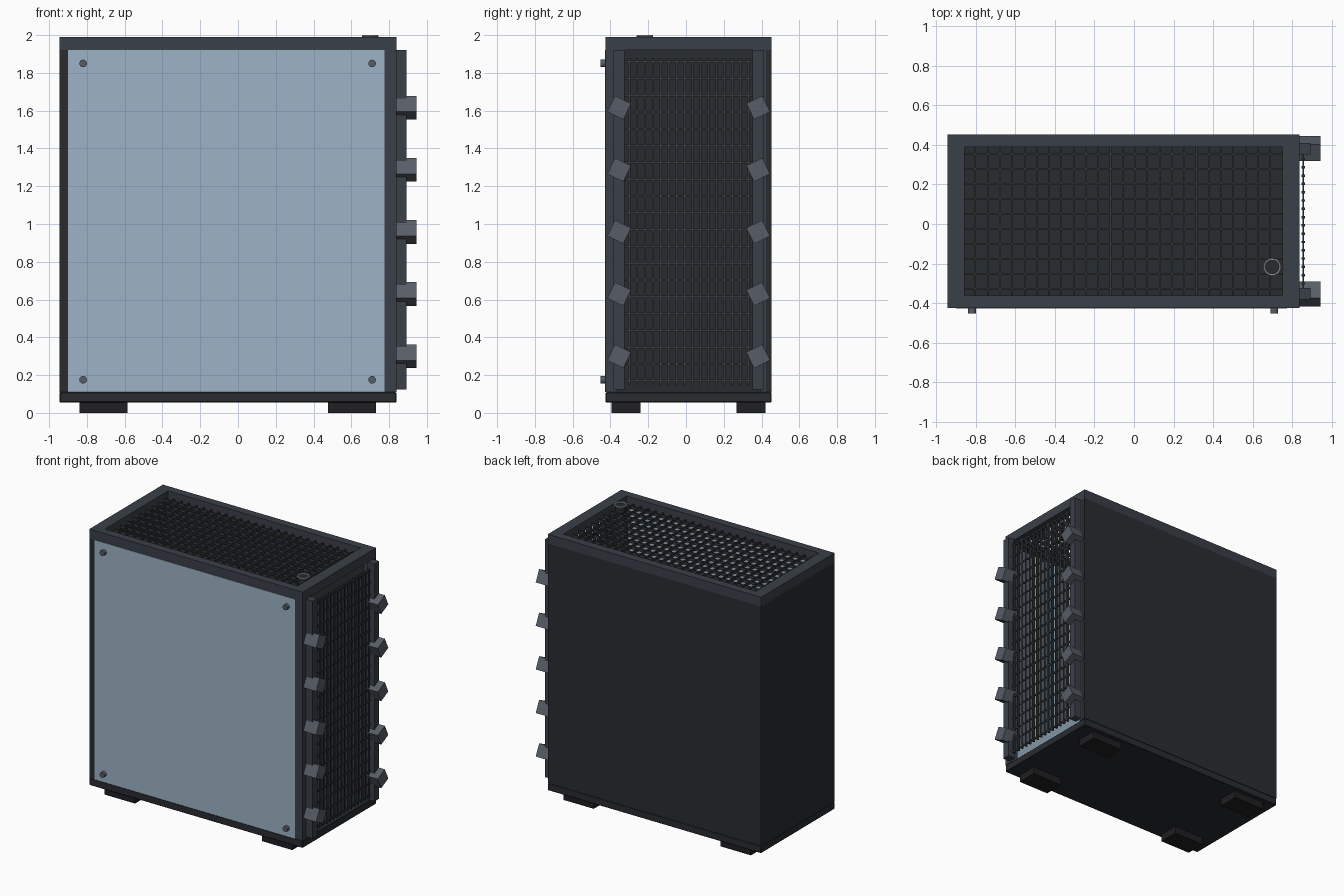
import bpy, bmesh, math
from mathutils import Matrix, Vector

if "Cube" in bpy.data.objects:
    bpy.data.objects.remove(bpy.data.objects["Cube"])

CY = 0.014            # the case body sits slightly behind the centre


def mat(name, r, g, b):
    m = bpy.data.materials.new(name)
    m.diffuse_color = (r, g, b, 1)
    m.use_nodes = True
    m.node_tree.nodes["Principled BSDF"].inputs["Base Color"].default_value = m.diffuse_color
    return m


DARK = mat("dark_panel", 0.022, 0.025, 0.03)
FRAME = mat("frame_grey", 0.042, 0.05, 0.065)
CLIP = mat("clip_grey", 0.095, 0.11, 0.135)
MESH = mat("mesh_grey", 0.035, 0.038, 0.044)
GLASS = mat("glass_blue", 0.34, 0.45, 0.57)
BLACK = mat("foot_black", 0.014, 0.014, 0.016)
RING = mat("ring_light", 0.55, 0.56, 0.56)


def add_box(bm, lo, hi, rot_x=0.0):
    lo, hi = Vector(lo), Vector(hi)
    m = (Matrix.Translation((lo + hi) / 2) @ Matrix.Rotation(rot_x, 4, 'X')
         @ Matrix.Diagonal((hi - lo).to_4d()))
    m[3][3] = 1.0
    bmesh.ops.create_cube(bm, size=1.0, matrix=m)


def boxes(name, items, material, bevel=0.0):
    """One object made of several boxes: (low corner, high corner[, x rotation])."""
    bm = bmesh.new()
    for it in items:
        add_box(bm, *it)
    me = bpy.data.meshes.new(name)
    bm.to_mesh(me)
    bm.free()
    ob = bpy.data.objects.new(name, me)
    bpy.context.collection.objects.link(ob)
    me.materials.append(material)
    if bevel:
        b = ob.modifiers.new("edge", 'BEVEL')
        b.width, b.segments = bevel, 1
    return ob


def finish(name, material):
    ob = bpy.context.object
    ob.name = name
    ob.data.materials.append(material)
    bpy.ops.object.shade_smooth_by_angle()


X0, X1 = -0.945, 0.838
Y0, Y1 = -0.425, 0.453

# Solid panels: floor, rear (-x) wall and far side wall
boxes("floor_panel", [((X0, Y0, 0.055), (X1, Y1, 0.11))], DARK, 0.004)
boxes("rear_panel", [((X0, Y0, 0.11), (-0.9, Y1, 1.92))], DARK)
boxes("side_panel", [((-0.9, Y1 - 0.03, 0.11), (X1, Y1, 1.92))], DARK)

# Corner posts beside the open mesh end
boxes("corner_post_near", [((0.775, Y0, 0.11), (X1, Y0 + 0.06, 1.92))], FRAME)
boxes("corner_post_far", [((0.775, Y1 - 0.06, 0.11), (X1, Y1 - 0.03, 1.92))], FRAME)

# Rectangular top frame
boxes("top_frame", [
    ((X0, Y0, 1.92), (X1, Y0 + 0.062, 1.99)),
    ((X0, Y1 - 0.062, 1.92), (X1, Y1, 1.99)),
    ((X0, Y0 + 0.062, 1.92), (X0 + 0.087, Y1 - 0.062, 1.99)),
    ((0.752, Y0 + 0.062, 1.92), (X1, Y1 - 0.062, 1.99))], FRAME)

# Glass window with four corner screws
boxes("glass_panel", [((-0.9, Y0 - 0.003, 0.11), (0.775, Y0 + 0.012, 1.92))], GLASS)
for x in (-0.82, 0.71):
    for z in (0.175, 1.85):
        bpy.ops.mesh.primitive_cylinder_add(
            vertices=20, radius=0.02, depth=0.034,
            location=(x, -0.436, z), rotation=(math.pi / 2, 0, 0))
        finish("glass_screw", CLIP)

# Four feet
for x in (-0.712, 0.603):
    for s in (-1, 1):
        y = CY + s * 0.331
        boxes("foot", [((x - 0.127, y - 0.077, 0), (x + 0.127, y + 0.077, 0.056))], BLACK)

# Top ventilation mesh: thin upright slats both ways
slats = []
for i in range(25):
    x = -0.803 + i * 0.0622
    slats.append(((x - 0.004, -0.363, 1.925), (x + 0.004, 0.391, 1.947)))
for j in range(10):
    y = CY - 0.341 + j * 0.0757
    slats.append(((-0.858, y - 0.004, 1.925), (0.752, y + 0.004, 1.947)))
boxes("top_mesh", slats, MESH)

# End grille between the rails
bars = []
for i in range(16):
    y = CY - 0.315 + i * 0.042
    bars.append(((0.848, y - 0.006, 0.15), (0.866, y + 0.006, 1.88)))
for j in range(20):
    z = 0.17 + j * 0.0889
    bars.append(((0.852, CY - 0.345, z - 0.006), (0.862, CY + 0.345, z + 0.006)))
boxes("end_grille", bars, MESH)

# Vertical rails and their tilted clip blocks
for s in (-1, 1):
    y = CY + s * 0.368
    boxes("grille_rail", [((X1 - 0.002, y - 0.029, 0.125), (0.893, y + 0.029, 1.92))], FRAME)
    for k in range(5):
        z = 0.3 + k * 0.329
        boxes("rail_clip", [((X1, y - 0.047, z - 0.047), (0.945, y + 0.047, z + 0.047),
                             s * math.radians(26))], CLIP)

# Power button with light ring
bpy.ops.mesh.primitive_cylinder_add(vertices=32, radius=0.038, depth=0.045,
                                    location=(0.70, -0.218, 1.968))
finish("power_button", DARK)
bpy.ops.mesh.primitive_torus_add(major_radius=0.04, minor_radius=0.005,
                                 major_segments=36, minor_segments=8,
                                 location=(0.70, -0.218, 1.995))
finish("button_ring", RING)
